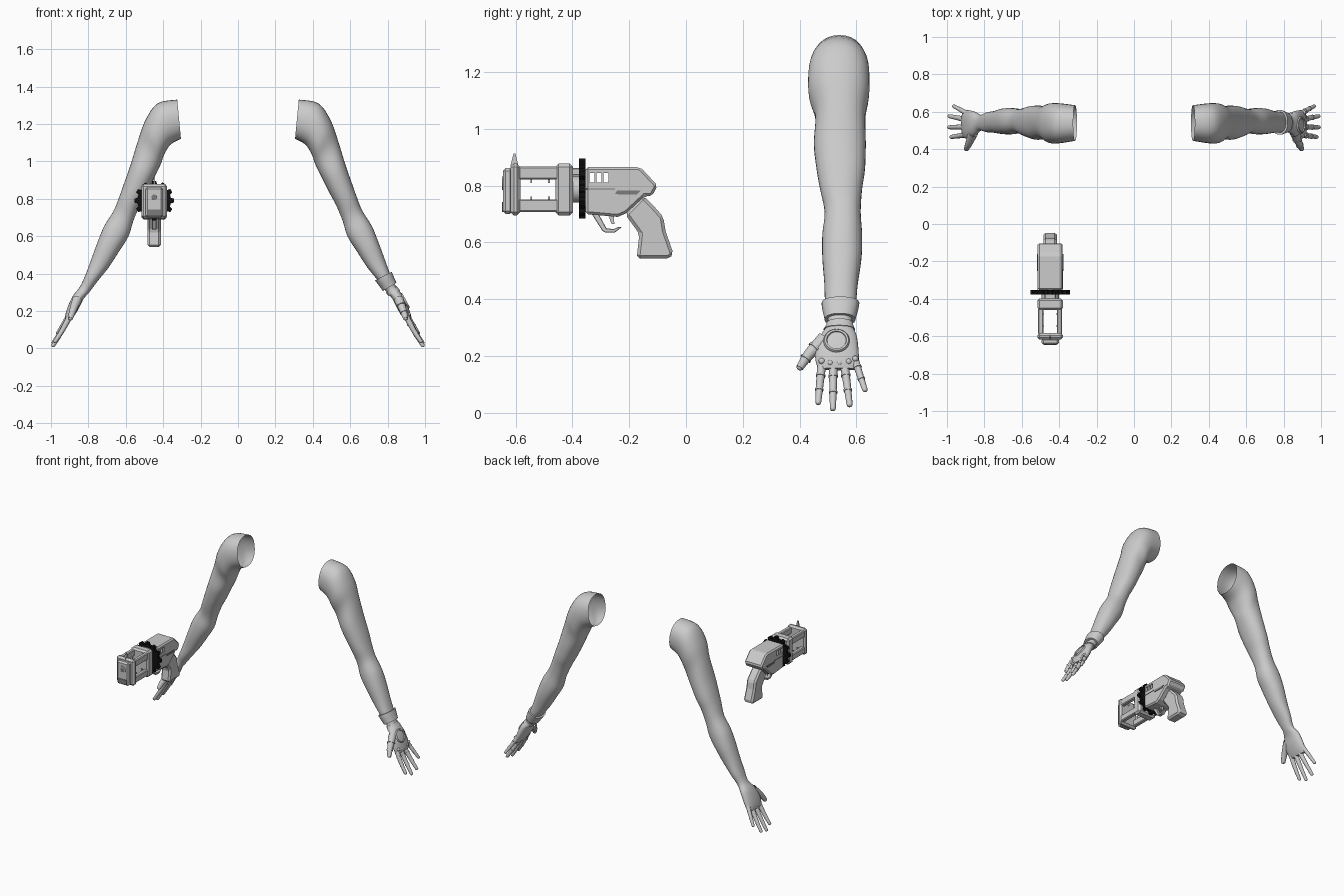
import bpy, bmesh, math
from mathutils import Vector, Matrix

if "Cube" in bpy.data.objects:
    bpy.data.objects.remove(bpy.data.objects["Cube"])

def material(name, c):
    m = bpy.data.materials.new(name)
    m.diffuse_color = (*c, 1)
    m.use_nodes = True
    m.node_tree.nodes["Principled BSDF"].inputs["Base Color"].default_value = m.diffuse_color
    return m

GREY = material("light grey", (0.6, 0.6, 0.6))
DARK = material("dark grey", (0.2, 0.2, 0.2))
BLACK = material("black", (0.005, 0.005, 0.005))

def finish(name, bm, mat, bevel=0, smooth=False):
    bmesh.ops.recalc_face_normals(bm, faces=bm.faces)
    me = bpy.data.meshes.new(name)
    bm.to_mesh(me)
    bm.free()
    me.materials.append(mat)
    ob = bpy.data.objects.new(name, me)
    bpy.context.collection.objects.link(ob)
    if smooth:
        bpy.ops.object.select_all(action='DESELECT')
        ob.select_set(True)
        bpy.context.view_layer.objects.active = ob
        bpy.ops.object.shade_smooth_by_angle(angle=math.radians(50))
    if bevel:
        b = ob.modifiers.new("bevel", 'BEVEL')
        b.width, b.segments = bevel, 1
    return ob

def spline(rows, steps):
    """Smooth interpolation through rows of numbers."""
    out = []
    for i in range(len(rows) - 1):
        p = [rows[max(0, min(len(rows) - 1, i + k))] for k in (-1, 0, 1, 2)]
        for s in range(steps):
            t = s / steps
            out.append([0.5 * (2*b + (c-a)*t + (2*a-5*b+4*c-d)*t*t + (3*b-a-3*c+d)*t**3)
                        for a, b, c, d in zip(*p)])
    return out + [list(rows[-1])]

def loft(name, rings, mat, cap_start=False, cap_end=True, n=24, power=1.0, side=1):
    """Skin elliptical rings given as (centre, half axis u, half axis v)."""
    bm = bmesh.new()
    f = lambda x: math.copysign(abs(x) ** power, x)
    loops = []
    for c, u, v in rings:
        pts = [c + u * f(math.cos(a)) + v * f(math.sin(a)) for a in (2*math.pi*k/n for k in range(n))]
        loops.append([bm.verts.new((p.x * side, p.y, p.z)) for p in pts])
    for a, b in zip(loops, loops[1:]):
        for k in range(n):
            bm.faces.new((a[k], a[(k+1) % n], b[(k+1) % n], b[k]))
    if cap_start:
        bm.faces.new(loops[0][::-1])
    if cap_end:
        bm.faces.new(loops[-1])
    return finish(name, bm, mat, smooth=True)

# Arm sections: inner x, z, outer x, z, front y, back y
ARM = [(.305, 1.12, .325, 1.33, .445, .635), (.36, 1.09, .43, 1.31, .432, .645),
       (.395, 1.035, .495, 1.22, .432, .645), (.415, .98, .535, 1.11, .455, .632),
       (.45, .91, .575, .98, .45, .633), (.49, .83, .61, .88, .46, .63),
       (.525, .765, .635, .81, .472, .62), (.56, .68, .665, .735, .488, .615),
       (.585, .60, .715, .655, .48, .62), (.635, .52, .75, .57, .48, .618),
       (.69, .435, .785, .475, .487, .605), (.75, .36, .815, .395, .49, .597),
       (.795, .30, .845, .33, .50, .583), (.825, .265, .88, .285, .475, .60),
       (.85, .215, .905, .235, .455, .607), (.875, .175, .922, .185, .457, .608),
       (.895, .15, .925, .158, .468, .60)]

# Finger paths: base, middle and tip, with base and tip radius
FINGERS = {
    "index_finger": ((.895, .479, .18), (.937, .471, .10), (.982, .465, .03), .0165, .010),
    "middle_finger": ((.895, .518, .18), (.94, .518, .095), (.993, .517, .008), .0165, .010),
    "ring_finger": ((.895, .556, .18), (.94, .567, .10), (.992, .577, .022), .0165, .010),
    "little_finger": ((.89, .59, .20), (.93, .612, .135), (.968, .632, .075), .015, .009),
    "thumb": ((.86, .487, .26), (.882, .432, .205), (.899, .396, .152), .027, .012)}

def arm_ring(row, grow=0.0):
    a, b = Vector((row[0], 0, row[1])), Vector((row[2], 0, row[3]))
    u = (b - a) / 2
    c = (a + b) / 2 + Vector((0, (row[4] + row[5]) / 2, 0))
    return c, u + u.normalized() * grow, Vector((0, (row[5] - row[4]) / 2 + grow, 0))

def finger_rings(p0, p1, p2, r0, r1):
    pts = [Vector(p) for p in spline([p0, p1, p2], 5)]
    rings = []
    for i, p in enumerate(pts):
        d = (pts[min(i+1, len(pts)-1)] - pts[max(i-1, 0)]).normalized()
        r = r0 + (r1 - r0) * i / (len(pts) - 1)
        u = d.cross(Vector((.86, 0, .5))).normalized()
        rings.append((p, u * r, u.cross(d) * r))
    c, u, v = rings.pop()
    back = (pts[-1] - pts[-2]).normalized()
    for k, s in ((.7, 1), (.3, .85), (0, .35)):
        rings.append((c - back * r1 * k, u * s, v * s))
    return rings

for side, label in ((1, "gloved"), (-1, "bare")):
    loft(label + "_arm", [arm_ring(r) for r in spline(ARM, 4)], GREY, n=32, power=.9, side=side)
    for name, f in FINGERS.items():
        loft(label + "_" + name, finger_rings(*f), GREY, n=12, side=side)

# Glove: wrist cuff, hand collar and finger bands
fine = spline(ARM, 8)
def band(name, i, j, grow):
    rows = [arm_ring(r, grow) for r in fine[i:j]]
    rows = [arm_ring(fine[i], .001)] + rows + [arm_ring(fine[j-1], .001)]
    loft(name, rows, GREY, cap_end=False, n=32, power=.9)

band("wrist_cuff", 87, 95, .012)
band("glove_collar", 96, 101, .005)
for name, f in FINGERS.items():
    rings = finger_rings(*f)
    for k in (3, 6):
        a, b = rings[k][0], rings[k][0].lerp(rings[k+1][0], .35)
        u, v = rings[k][1], rings[k][2]
        loft("band_" + name, [(a, u, v), (a, u*1.17, v*1.17), (b, u*1.17, v*1.17), (b, u, v)], GREY, n=12)

def disc(name, centre, normal, profile, mat=GREY, n=28):
    """Turned part: profile is (radius, height) along normal."""
    z = Vector(normal).normalized()
    x = z.orthogonal().normalized()
    y = z.cross(x)
    return loft(name, [(Vector(centre) + z*h, x*r, y*r) for r, h in profile], mat, n=n)

OUT = (.88, 0, .47)
disc("hand_emitter", (.888, .53, .252), OUT,
     [(.046, -.012), (.046, .006), (.042, .012), (.035, .012), (.033, .006), (.005, .006)])
for y, z in ((.478, .182), (.508, .176), (.54, .176), (.572, .18), (.596, .19)):
    disc("knuckle_stud", (.912 + (.182 - z) * .4, y, z), OUT,
         [(.011, -.015), (.011, .004), (.008, .009), (.003, .011)], n=12)

# ---- Pistol ----
CX, CZ = -.448, .787

def box(name, x, y, z, mat=GREY, bevel=.004):
    """Block from (min, max) ranges, x measured from the pistol centre."""
    bm = bmesh.new()
    bmesh.ops.create_cube(bm, size=1)
    for v in bm.verts:
        v.co = [r[0] + (c + .5) * (r[1] - r[0]) for c, r in zip(v.co, (x, y, z))]
        v.co.x += CX
    return finish(name, bm, mat, bevel)

def plate(name, pts, half, mat=GREY, bevel=.006, x=0.0):
    """Side profile in y, z given a width in x."""
    bm = bmesh.new()
    f = bm.faces.new([bm.verts.new((CX + x - half, y, z)) for y, z in pts])
    new = bmesh.ops.extrude_face_region(bm, geom=[f])["geom"]
    bmesh.ops.translate(bm, vec=(2 * half, 0, 0), verts=[v for v in new if isinstance(v, bmesh.types.BMVert)])
    return finish(name, bm, mat, bevel)

body = plate("pistol_body", [(-.354, .865), (-.165, .865), (-.152, .856), (-.10, .80), (-.12, .763),
                             (-.145, .763), (-.21, .703), (-.24, .69), (-.354, .70)], .067, bevel=.009)
# Side windows through the body
for k in range(3):
    y = -.34 + .025 * k
    cut = box("window_cutter", (-.2, .2), (y, y + .018), (.811, .844), bevel=0)
    cut.hide_render = True
    cut.hide_set(True)
    m = body.modifiers.new("window", 'BOOLEAN')
    m.object, m.solver = cut, 'EXACT'
for s in (-1, 1):
    plate("side_slot", [(-.25, .77), (-.243, .783), (-.16, .783), (-.175, .768)], .003, DARK, 0, s * .067)
    box("side_seam", sorted((s * .066, s * .069)), (-.352, -.25), (.786, .79), DARK, 0)

plate("grip", [(-.215, .70), (-.15, .765), (-.115, .73), (-.08, .69), (-.072, .64), (-.044, .56),
               (-.058, .543), (-.174, .543), (-.164, .63)], .035, bevel=.012)
plate("trigger_guard", [(-.335, .705), (-.295, .642), (-.285, .635), (-.25, .635), (-.225, .655),
                        (-.238, .655), (-.255, .647), (-.28, .65), (-.31, .705)], .012, bevel=.002)
plate("trigger", [(-.275, .70), (-.262, .665), (-.252, .665), (-.255, .70)], .007, bevel=0)

# Toothed ring behind the drum frame
bm = bmesh.new()
for k in range(96):
    r = .106 if k % 8 < 4 else .090
    a = 2 * math.pi * (k - 1.5) / 96
    bm.verts.new((CX + r * math.cos(a), -.376, CZ + .003 + r * math.sin(a)))
f = bm.faces.new(bm.verts)
new = bmesh.ops.extrude_face_region(bm, geom=[f])["geom"]
bmesh.ops.translate(bm, vec=(0, .022, 0), verts=[v for v in new if isinstance(v, bmesh.types.BMVert)])
finish("toothed_ring", bm, BLACK)

disc("neck", (CX, -.41, CZ), (0, 1, 0), [(.047, 0), (.047, .04)], n=16)
box("neck_rail", (-.03, .03), (-.41, -.37), (.835, .862))
box("rear_frame", (-.069, .069), (-.46, -.398), (.695, .878), bevel=.012)
box("front_frame", (-.069, .069), (-.618, -.583), (.695, .878), bevel=.012)
for sx in (-1, 1):
    for z in ((.822, .868), (.708, .752)):
        box("frame_rail", sorted((sx * .036, sx * .064)), (-.59, -.45), z, bevel=.005)
    for y in (-.545, -.482):
        for z in ((.81, .826), (.748, .762)):
            box("frame_nub", sorted((sx * .032, sx * .042)), (y - .003, y + .003), z, bevel=0)

# Muzzle
box("muzzle_block", (-.046, .046), (-.645, -.61), (.70, .862), bevel=.01)
disc("muzzle_rim", (CX, -.64, .808), (0, -1, 0), [(.024, 0), (.024, .007), (.015, .007), (.013, .002)], n=16)
disc("muzzle_bore", (CX, -.64, .808), (0, -1, 0), [(.015, 0), (.015, .006)], DARK, n=16)
box("muzzle_lower_panel", (-.034, .034), (-.648, -.64), (.708, .742), DARK, 0)
plate("front_sight", [(-.618, .87), (-.607, .914), (-.601, .914), (-.59, .87)], .005, bevel=0)
